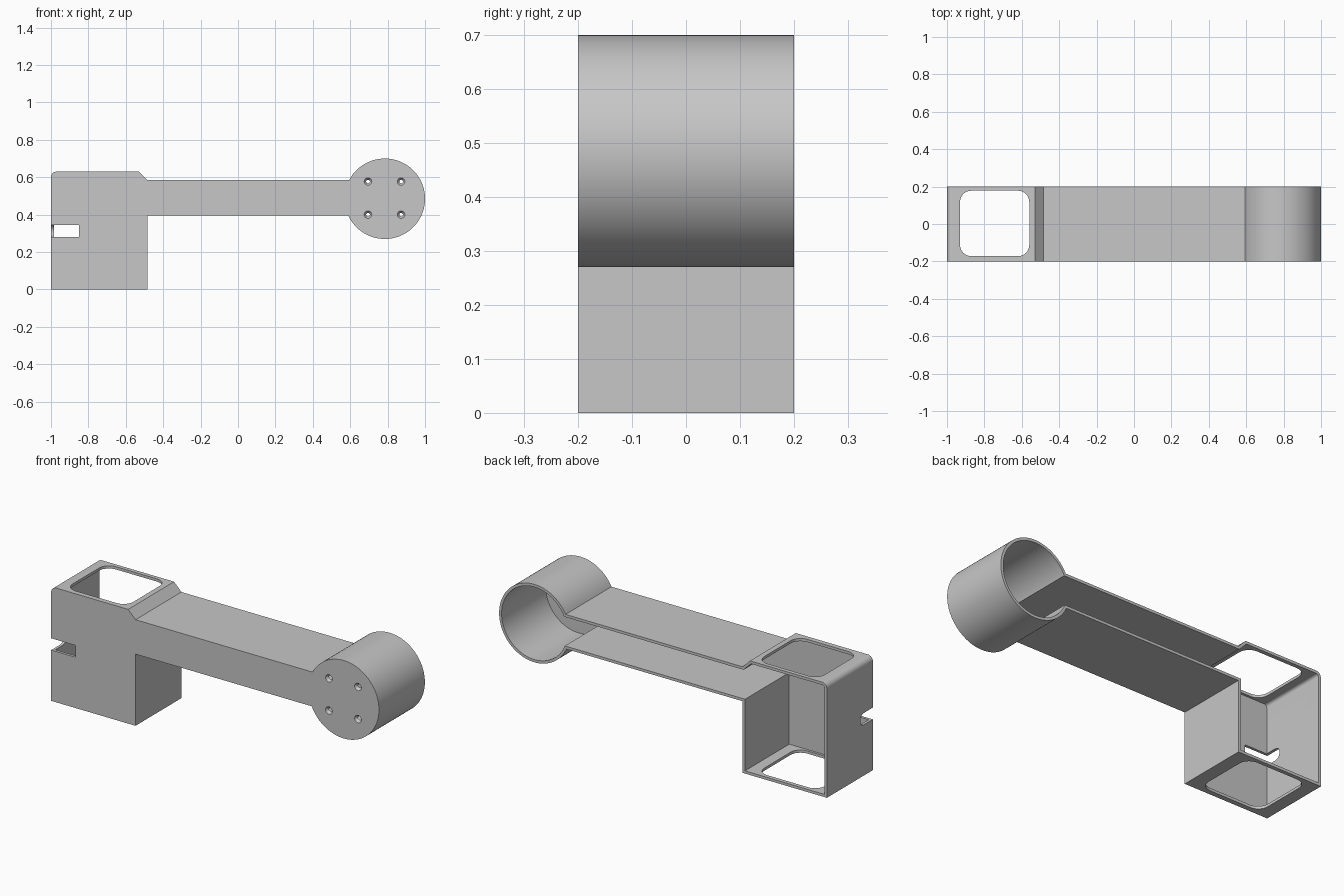
import bpy, bmesh
from math import asin, pi, sin, cos, radians

cube = bpy.data.objects.get("Cube")
if cube:
    bpy.data.objects.remove(cube, do_unlink=True)

WALL = 0.015
FRONT, BACK = -0.2, 0.2
HUB_X, HUB_Z, HUB_R = 0.785, 0.485, 0.215
ARM_LOW, ARM_TOP = 0.395, 0.585
BOX_LEFT, BOX_RIGHT, BOX_TOP = -1.0, -0.485, 0.63

grey = bpy.data.materials.new("plain grey")
grey.use_nodes = True
grey.diffuse_color = (0.57, 0.57, 0.57, 1)
grey.node_tree.nodes["Principled BSDF"].inputs["Base Color"].default_value = (0.57, 0.57, 0.57, 1)


def arc(cx, cy, r, start, end, steps):
    return [(cx + r * cos(start + (end - start) * i / steps),
             cy + r * sin(start + (end - start) * i / steps)) for i in range(steps + 1)]


def outline(t):
    """Side outline of box, arm and hub, moved inward by t."""
    low, top, r = ARM_LOW + t, ARM_TOP - t, HUB_R - t
    upper = pi - asin((top - HUB_Z) / r)
    lower = -pi - asin((low - HUB_Z) / r)
    slant = 0.414 * t
    corner = 0.03
    pts = [(BOX_LEFT + t, t)]
    pts += arc(BOX_LEFT + corner, BOX_TOP - corner, corner - t, pi, pi / 2, 8)
    pts += [(-0.53 - slant, BOX_TOP - t), (BOX_RIGHT - slant, top)]
    pts += arc(HUB_X, HUB_Z, r, upper, lower, 96)
    pts += [(BOX_RIGHT - t, low), (BOX_RIGHT - t, t)]
    return pts


def rounded_rect(x0, x1, y0, y1, r):
    return (arc(x0 + r, y0 + r, r, pi, 1.5 * pi, 8) + arc(x1 - r, y0 + r, r, 1.5 * pi, 2 * pi, 8)
            + arc(x1 - r, y1 - r, r, 0, pi / 2, 8) + arc(x0 + r, y1 - r, r, pi / 2, pi, 8))


def prism(name, pts, start, end, axis="y", end_pts=None):
    """Loft a flat outline between two positions along y or z."""
    bm = bmesh.new()

    def ring(points, d):
        return [bm.verts.new((a, d, b) if axis == "y" else (a, b, d)) for a, b in points]

    first, last = ring(pts, start), ring(end_pts or pts, end)
    bm.faces.new(first)
    bm.faces.new(last)
    for i in range(len(first)):
        j = (i + 1) % len(first)
        bm.faces.new((first[i], first[j], last[j], last[i]))
    bmesh.ops.recalc_face_normals(bm, faces=bm.faces)
    mesh = bpy.data.meshes.new(name)
    bm.to_mesh(mesh)
    bm.free()
    obj = bpy.data.objects.new(name, mesh)
    mesh.materials.append(grey)
    bpy.context.collection.objects.link(obj)
    return obj


def cut(target, cutter):
    bpy.context.view_layer.objects.active = target
    mod = target.modifiers.new("cut", "BOOLEAN")
    mod.operation = "DIFFERENCE"
    mod.solver = "EXACT"
    mod.object = cutter
    bpy.ops.object.modifier_apply(modifier=mod.name)
    bpy.data.objects.remove(cutter, do_unlink=True)


# Shell: one solid outline, hollowed from the open back
shell = prism("arm_housing", outline(0), FRONT, BACK)
cut(shell, prism("hollow", outline(WALL), FRONT + WALL, BACK + 0.1))

# Matching rounded windows through the top and bottom of the box
cut(shell, prism("window_cutter", rounded_rect(-0.93, -0.56, -0.172, 0.178, 0.06), -0.1, 0.8, "z"))

# Slot wrapping around the front corner: square on the front, round-ended on the side
slot_low, slot_high = 0.28, 0.345
slot_r = (slot_high - slot_low) / 2
cut(shell, prism("front_slot_cutter",
                 [(BOX_LEFT + WALL, slot_low), (-0.85, slot_low), (-0.85, slot_high),
                  (BOX_LEFT + WALL, slot_high)], FRONT - 0.1, FRONT + 0.05))
side = [(FRONT - 0.1, slot_low)]
side += arc(-0.09 - slot_r, slot_low + slot_r, slot_r, -pi / 2, pi / 2, 12)
side += [(FRONT - 0.1, slot_high)]
side_cutter = prism("side_slot_cutter", side, -0.98, 1.1)
side_cutter.rotation_euler.z = radians(90)
bpy.context.view_layer.update()
# The quarter turn maps the outline onto y and the length onto -x
side_cutter.data.transform(side_cutter.matrix_world)
side_cutter.rotation_euler.z = 0
for v in side_cutter.data.vertices:
    v.co.x = BOX_LEFT - 0.1 if v.co.x < 0 else BOX_LEFT + WALL + 0.005
bpy.context.view_layer.update()
cut(shell, side_cutter)

# Four countersunk screw holes in the hub plate
for x in (0.695, 0.872):
    for z in (0.4, 0.577):
        wide = arc(x, z, 0.021, 0, 2 * pi, 24)[:-1]
        narrow = arc(x, z, 0.009, 0, 2 * pi, 24)[:-1]
        cut(shell, prism("countersink_cutter", wide, FRONT - 0.001, FRONT + WALL + 0.001, "y", narrow))

bpy.ops.object.select_all(action="DESELECT")
shell.select_set(True)
bpy.context.view_layer.objects.active = shell
bpy.ops.object.shade_smooth_by_angle(angle=radians(25))
